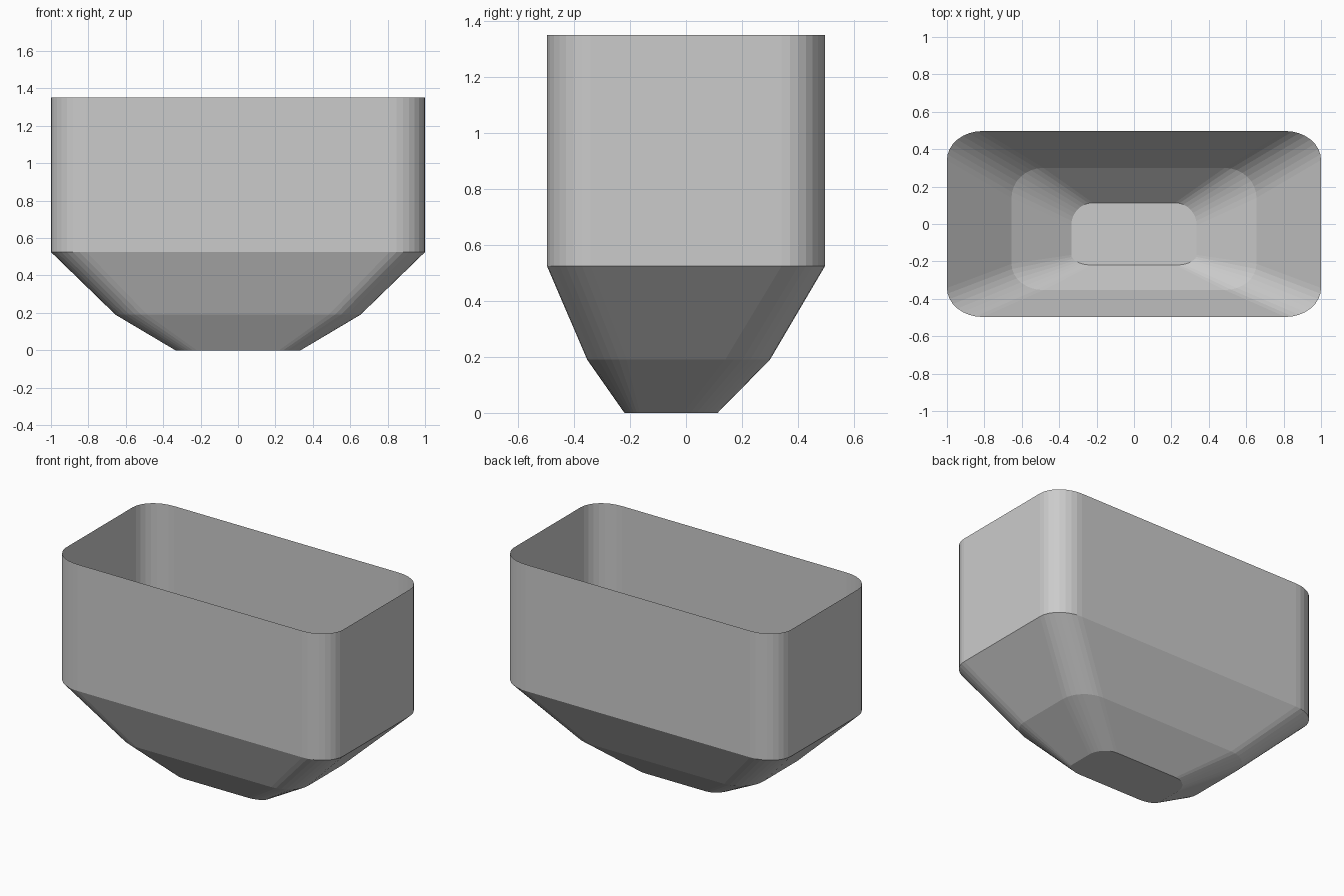
import bpy, bmesh
from math import sin, cos, pi

if "Cube" in bpy.data.objects:
    bpy.data.objects.remove(bpy.data.objects["Cube"])

SEG = 8  # facets per rounded corner


def ring(bm, z, hx, y0, y1, rx, ry_front, ry_back):
    """Rounded rectangle of vertices at height z."""
    corners = [(1, 1, ry_back), (-1, 1, ry_back), (-1, -1, ry_front), (1, -1, ry_front)]
    verts = []
    for q, (sx, sy, ry) in enumerate(corners):
        cx = sx * (hx - rx)
        cy = y1 - ry if sy > 0 else y0 + ry
        for i in range(SEG + 1):
            a = (q + i / SEG) * pi / 2
            verts.append(bm.verts.new((cx + rx * cos(a), cy + ry * sin(a), z)))
    return verts


# Open bin lofted through four levels: z, half width, front y, back y, corner radii
levels = [
    (0.0, 0.335, -0.22, 0.113, 0.115, 0.055, 0.12),
    (0.19, 0.655, -0.353, 0.30, 0.17, 0.14, 0.16),
    (0.525, 1.0, -0.497, 0.497, 0.19, 0.155, 0.155),
    (1.35, 1.0, -0.497, 0.497, 0.19, 0.155, 0.155),
]
bm = bmesh.new()
rings = [ring(bm, *lv) for lv in levels]
bm.faces.new(list(reversed(rings[0])))  # floor
for lo, hi in zip(rings, rings[1:]):
    n = len(lo)
    for i in range(n):
        j = (i + 1) % n
        bm.faces.new((lo[i], lo[j], hi[j], hi[i]))

mesh = bpy.data.meshes.new("hopper_bin")
bm.to_mesh(mesh)
bm.free()
bpy.context.collection.objects.link(bpy.data.objects.new("hopper_bin", mesh))
